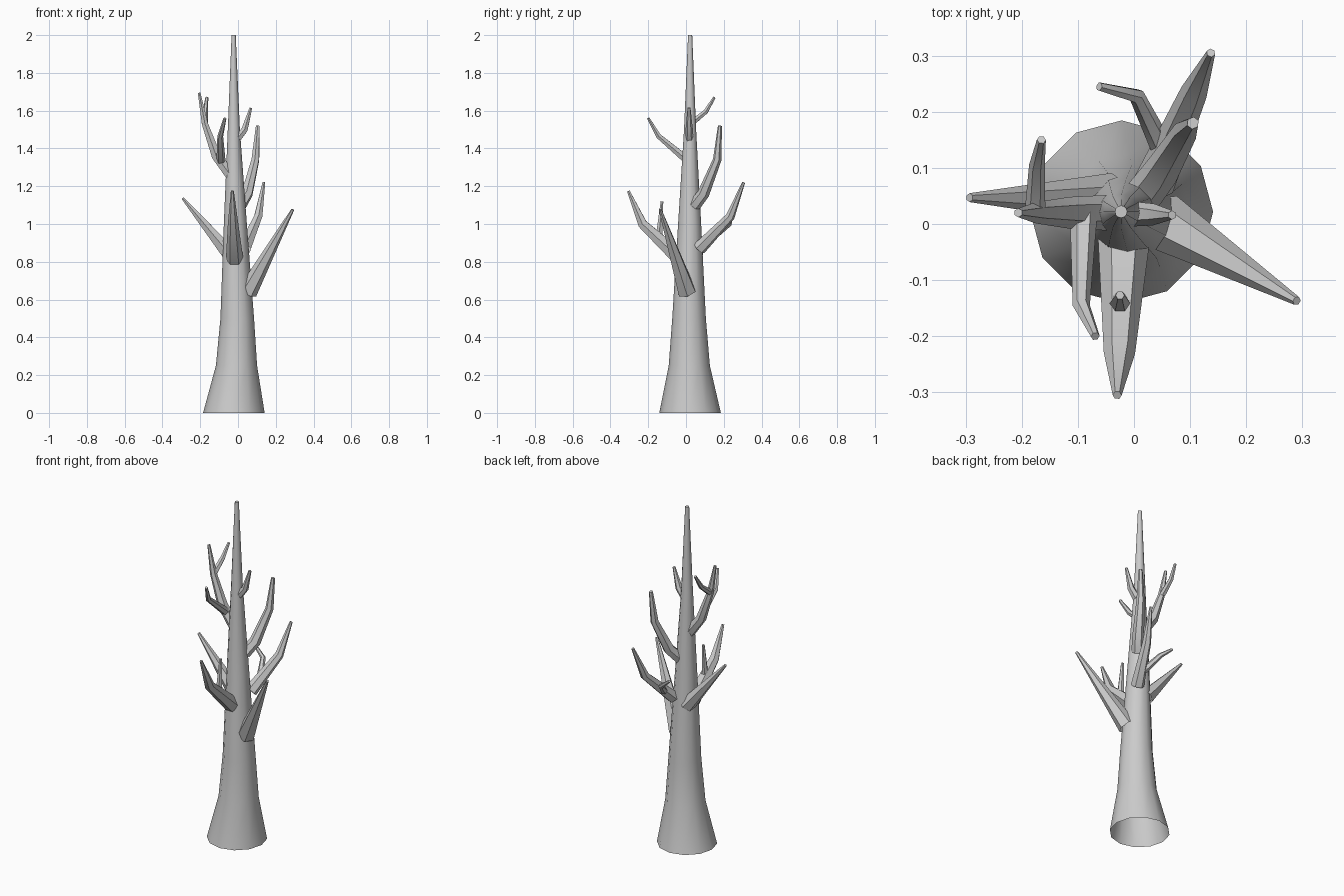
import bpy, bmesh, math
from mathutils import Vector

if "Cube" in bpy.data.objects:
    bpy.data.objects.remove(bpy.data.objects["Cube"])


def tube(name, sides, pts, radii, level=False):
    """Tapered tube along a path: open start, capped tip."""
    bm = bmesh.new()
    loops, ref = [], None
    for i, p in enumerate(pts):
        t = (pts[min(i + 1, len(pts) - 1)] - pts[max(i - 1, 0)]).normalized()
        if level:
            t = Vector((0, 0, 1))
        if ref is None:
            ref = Vector((1, 0, 0)) if level else t.cross(Vector((0, 0, 1)))
        ref = (ref - t * ref.dot(t)).normalized()
        up = t.cross(ref)
        angles = [2 * math.pi * k / sides for k in range(sides)]
        loops.append([bm.verts.new(p + (ref * math.cos(a) + up * math.sin(a)) * radii[i])
                      for a in angles])
    for lo, hi in zip(loops, loops[1:]):
        for k in range(sides):
            n = (k + 1) % sides
            bm.faces.new((lo[k], lo[n], hi[n], hi[k]))
    bm.faces.new(loops[-1])
    bmesh.ops.recalc_face_normals(bm, faces=bm.faces)
    mesh = bpy.data.meshes.new(name)
    bm.to_mesh(mesh)
    bm.free()
    obj = bpy.data.objects.new(name, mesh)
    bpy.context.collection.objects.link(obj)
    bpy.ops.object.select_all(action='DESELECT')
    obj.select_set(True)
    bpy.context.view_layer.objects.active = obj
    bpy.ops.object.shade_smooth_by_angle(angle=math.radians(40))


def branch(name, base_radius, *path, tip=0.008):
    """Six-sided branch that thins faster towards its tip."""
    pts = [Vector(p) for p in path]
    dist = [0.0]
    for a, b in zip(pts, pts[1:]):
        dist.append(dist[-1] + (b - a).length)
    radii = [tip + (base_radius - tip) * (1 - (d / dist[-1]) ** 1.4) for d in dist]
    tube(name, 6, pts, radii)


# Trunk: flared foot, slight sway, open underneath (height, sway, radius)
profile = [(0, -0.022, 0.163), (0.25, -0.008, 0.109), (0.5, -0.004, 0.089),
           (1, -0.014, 0.061), (1.5, -0.022, 0.032), (2, -0.023, 0.011)]
tube("trunk", 12, [Vector((s, 0.015 - 0.3 * s, z)) for z, s, r in profile],
     [r for z, s, r in profile], level=True)

# Lower branches
branch("branch_low_right", 0.052, (0.05, 0.005, 0.64), (0.29, -0.137, 1.077))
branch("branch_low_left", 0.045, (-0.04, 0.046, 0.835), (-0.293, 0.047, 1.137))
branch("branch_low_front", 0.046, (-0.018, -0.03, 0.815), (-0.026, -0.23, 1), (-0.03, -0.305, 1.175))
branch("branch_low_back", 0.037, (0.035, 0.07, 0.87), (0.107, 0.235, 1.04), (0.137, 0.305, 1.22))

# Twigs on the lower branches
branch("twig_low_front", 0.021, (-0.025, -0.145, 0.91), (-0.025, -0.127, 1.12))
branch("twig_low_back", 0.02, (0.048, 0.14, 0.93), (0.005, 0.228, 1), (-0.062, 0.245, 1.055))

# Upper branches
branch("branch_high_back", 0.034, (0.012, 0.045, 1.1), (0.048, 0.092, 1.16),
       (0.092, 0.165, 1.34), (0.105, 0.18, 1.52), tip=0.011)
branch("branch_high_left", 0.032, (-0.04, 0.02, 1.26), (-0.115, 0.02, 1.36),
       (-0.175, 0.02, 1.53), (-0.206, 0.02, 1.695))
branch("branch_top_right", 0.023, (-0.01, 0.018, 1.445), (0.035, 0.017, 1.5), (0.068, 0.016, 1.615))

# Twigs on the upper left branch
branch("twig_high_left", 0.018, (-0.176, 0.03, 1.535), (-0.173, 0.105, 1.595), (-0.165, 0.15, 1.67))
branch("twig_high_front", 0.024, (-0.09, 0.01, 1.335), (-0.094, -0.145, 1.465), (-0.069, -0.2, 1.56))
